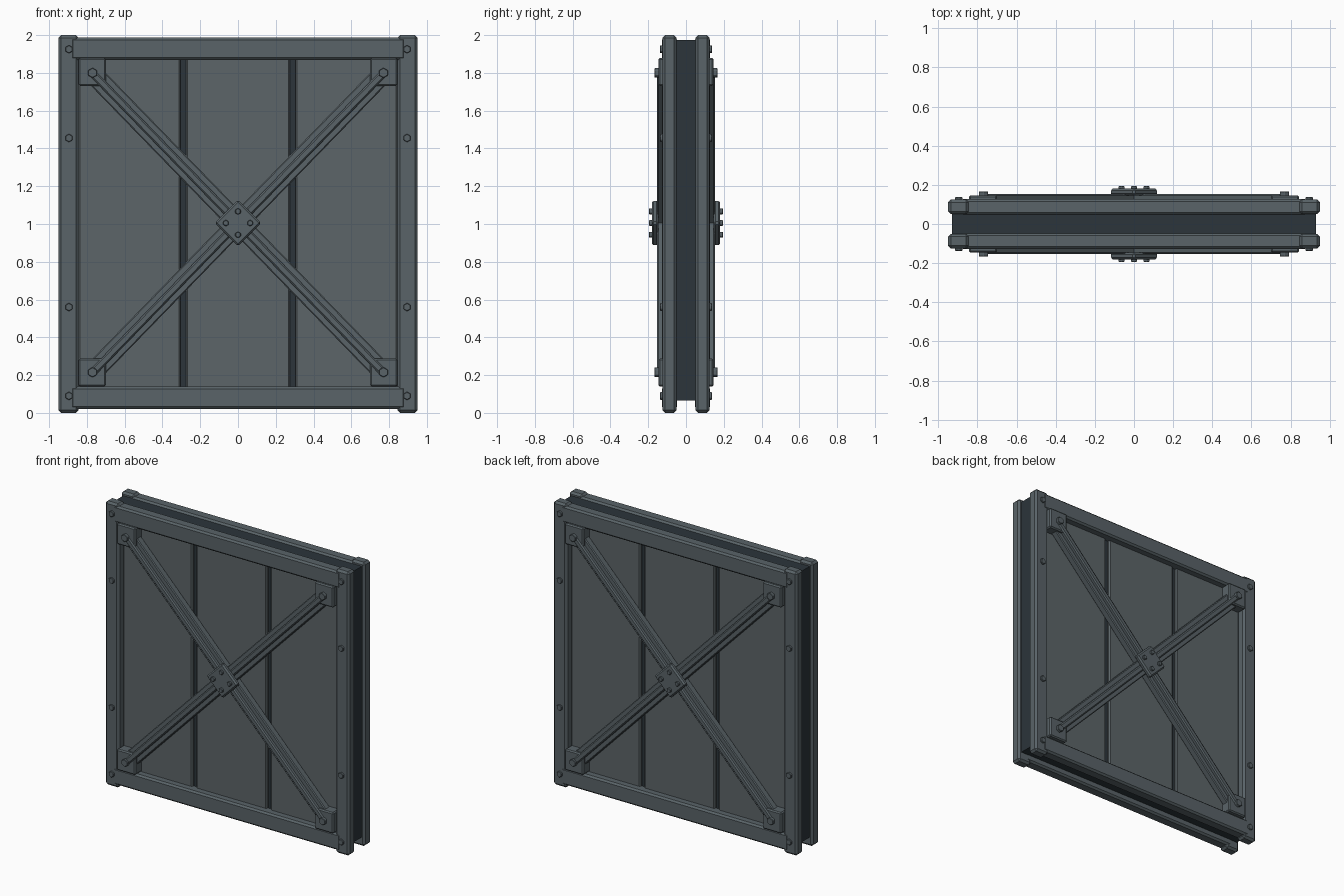
import bpy
import math
from mathutils import Matrix, Vector

if "Cube" in bpy.data.objects:
    bpy.data.objects.remove(bpy.data.objects["Cube"])


def material(name, rgb):
    mat = bpy.data.materials.new(name)
    mat.use_nodes = True
    colour = (*rgb, 1)
    mat.diffuse_color = colour
    mat.node_tree.nodes["Principled BSDF"].inputs["Base Color"].default_value = colour
    return mat


STEEL = material("steel grey", (0.10, 0.125, 0.138))
PANEL = material("panel grey", (0.108, 0.130, 0.140))
DARK = material("dark core", (0.025, 0.035, 0.043))
MID_Z = 1.005


def finish(obj, name, mat, bevel):
    obj.name = name
    obj.data.materials.append(mat)
    if bevel:
        mod = obj.modifiers.new("chamfer", "BEVEL")
        mod.width = bevel
        mod.segments = 1
    return obj


def block(name, centre, size, mat=STEEL, bevel=0.0, spin=0.0, side=0.0):
    """Box centred in x, y, z; spin turns it in the door plane, side picks the face."""
    bpy.ops.mesh.primitive_cube_add(size=1)
    obj = bpy.context.object
    obj.data.transform(Matrix.Diagonal((*size, 1)))
    obj.matrix_world = (Matrix.Rotation(side, 4, "Z") @ Matrix.Translation(centre)
                        @ Matrix.Rotation(spin, 4, "Y"))
    return finish(obj, name, mat, bevel)


def bolt(name, x, z, y_in, y_out, radius, side):
    bpy.ops.mesh.primitive_cylinder_add(vertices=6, radius=radius, depth=y_out - y_in)
    obj = bpy.context.object
    obj.matrix_world = (Matrix.Rotation(side, 4, "Z")
                        @ Matrix.Translation((x, -(y_in + y_out) / 2, z))
                        @ Matrix.Rotation(math.pi / 2, 4, "X"))
    return finish(obj, name, STEEL, 0.003)


# Dark slab in the middle, showing in the edge channel and panel seams
block("core", (0, 0, 1.02), (1.86, 0.11, 1.91), DARK)

for face, side in (("front", 0.0), ("back", math.pi)):
    # Three recessed panels with narrow seams
    for name, x, width in (("left", 0.575, 0.54), ("centre", 0, 0.55), ("right", -0.575, 0.54)):
        block(f"{face}_{name}_panel", (x, -0.06, 1.0), (width, 0.03, 1.76), PANEL, 0.008, side=side)

    # Frame rails
    for name, z in (("top", 1.928), ("bottom", 0.08)):
        block(f"{face}_{name}_rail", (0, -0.088, z), (1.77, 0.08, 0.118), STEEL, 0.012, side=side)

    # Frame posts with their bolts and the corner plates
    for hand, sx in (("left", 1), ("right", -1)):
        block(f"{face}_{hand}_post", (sx * 0.897, -0.0875, 1.0), (0.106, 0.075, 2.0),
              STEEL, 0.014, side=side)
        for z in (0.09, 0.56, 1.455, 1.925):
            bolt(f"{face}_{hand}_post_bolt", sx * 0.895, z, 0.11, 0.137, 0.022, side)
        for level, z in (("top", 1.805), ("bottom", 0.213)):
            block(f"{face}_{level}_{hand}_corner_plate", (sx * 0.772, -0.106, z),
                  (0.145, 0.08, 0.148), STEEL, 0.008, side=side)
            bolt(f"{face}_{level}_{hand}_corner_bolt", sx * 0.77, 1.8 if z > 1 else 0.215,
                 0.13, 0.167, 0.027, side)

    # Crossed braces: a wide flange with a raised rib
    span = Vector((1.54, 1.585))
    for sign in (1, -1):
        angle = -sign * math.atan2(span.y, span.x)
        block(f"{face}_brace_flange", (0, -0.102, MID_Z), (span.length - 0.02, 0.05, 0.104),
              STEEL, 0.006, angle, side)
        block(f"{face}_brace_rib", (0, -0.122, MID_Z), (span.length + 0.01, 0.064, 0.04),
              STEEL, 0.008, angle, side)

    # Diamond plate over the crossing
    block(f"{face}_centre_plate", (0, -0.163, MID_Z), (0.175, 0.036, 0.175),
          STEEL, 0.01, math.pi / 4, side)
    for dx, dz in ((1, 0), (-1, 0), (0, 1), (0, -1)):
        bolt(f"{face}_centre_bolt", dx * 0.064, MID_Z + dz * 0.062, 0.17, 0.195, 0.017, side)
